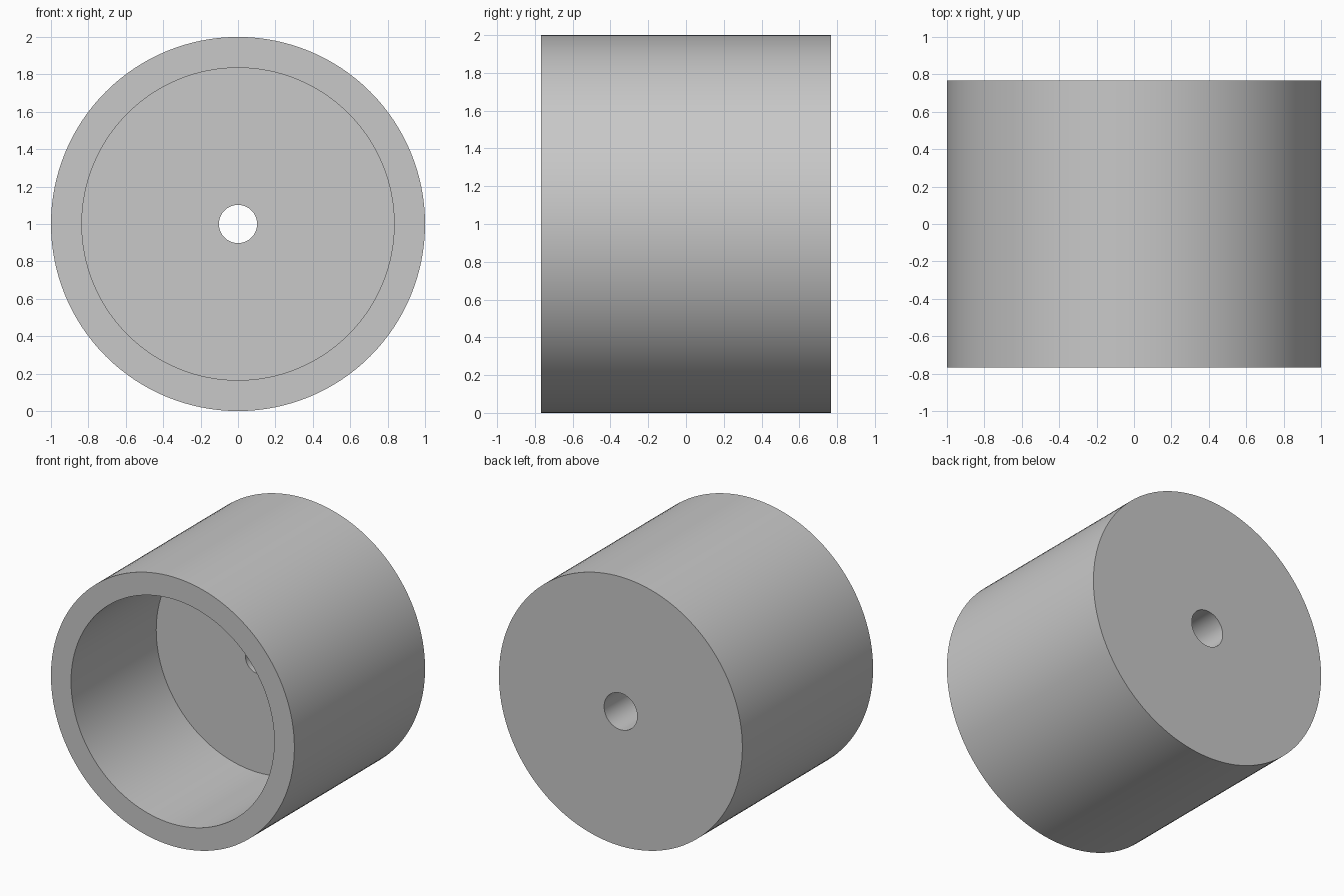
import bpy, bmesh, math
from mathutils import Matrix

cube = bpy.data.objects.get("Cube")
if cube:
    bpy.data.objects.remove(cube, do_unlink=True)

# Plain grey finish
grey = bpy.data.materials.new("plain grey")
grey.use_nodes = True
colour = (0.58, 0.58, 0.58, 1)
grey.diffuse_color = colour
grey.node_tree.nodes["Principled BSDF"].inputs["Base Color"].default_value = colour

# Main dimensions: outer wall, cavity and stepped bore
HALF = 0.767
OUTER, CAVITY = 1.0, 0.835
BORE, COUNTERBORE = 0.102, 0.136
FLOOR = -HALF + 1.0
STEP = FLOOR + 0.15

# Closed wall section as (radius, y), turned around the y axis
section = [
    (OUTER, -HALF), (OUTER, HALF),
    (COUNTERBORE, HALF), (COUNTERBORE, STEP),
    (BORE, STEP), (BORE, FLOOR),
    (CAVITY, FLOOR), (CAVITY, -HALF),
]

bm = bmesh.new()
verts = [bm.verts.new((r, y, 0)) for r, y in section]
edges = [bm.edges.new((a, b)) for a, b in zip(verts, verts[1:] + verts[:1])]
bmesh.ops.spin(bm, geom=verts + edges, cent=(0, 0, 0), axis=(0, 1, 0),
               angle=math.tau, steps=128, use_merge=True)
bmesh.ops.remove_doubles(bm, verts=bm.verts, dist=0.0001)
bmesh.ops.recalc_face_normals(bm, faces=bm.faces)
bmesh.ops.transform(bm, matrix=Matrix.Translation((0, 0, OUTER)), verts=bm.verts)

# Cup-shaped body
mesh = bpy.data.meshes.new("cup_body")
bm.to_mesh(mesh)
bm.free()
mesh.materials.append(grey)
body = bpy.data.objects.new("cup_body", mesh)
bpy.context.collection.objects.link(body)

bpy.ops.object.select_all(action='DESELECT')
body.select_set(True)
bpy.context.view_layer.objects.active = body
bpy.ops.object.shade_smooth_by_angle(angle=math.radians(30))
